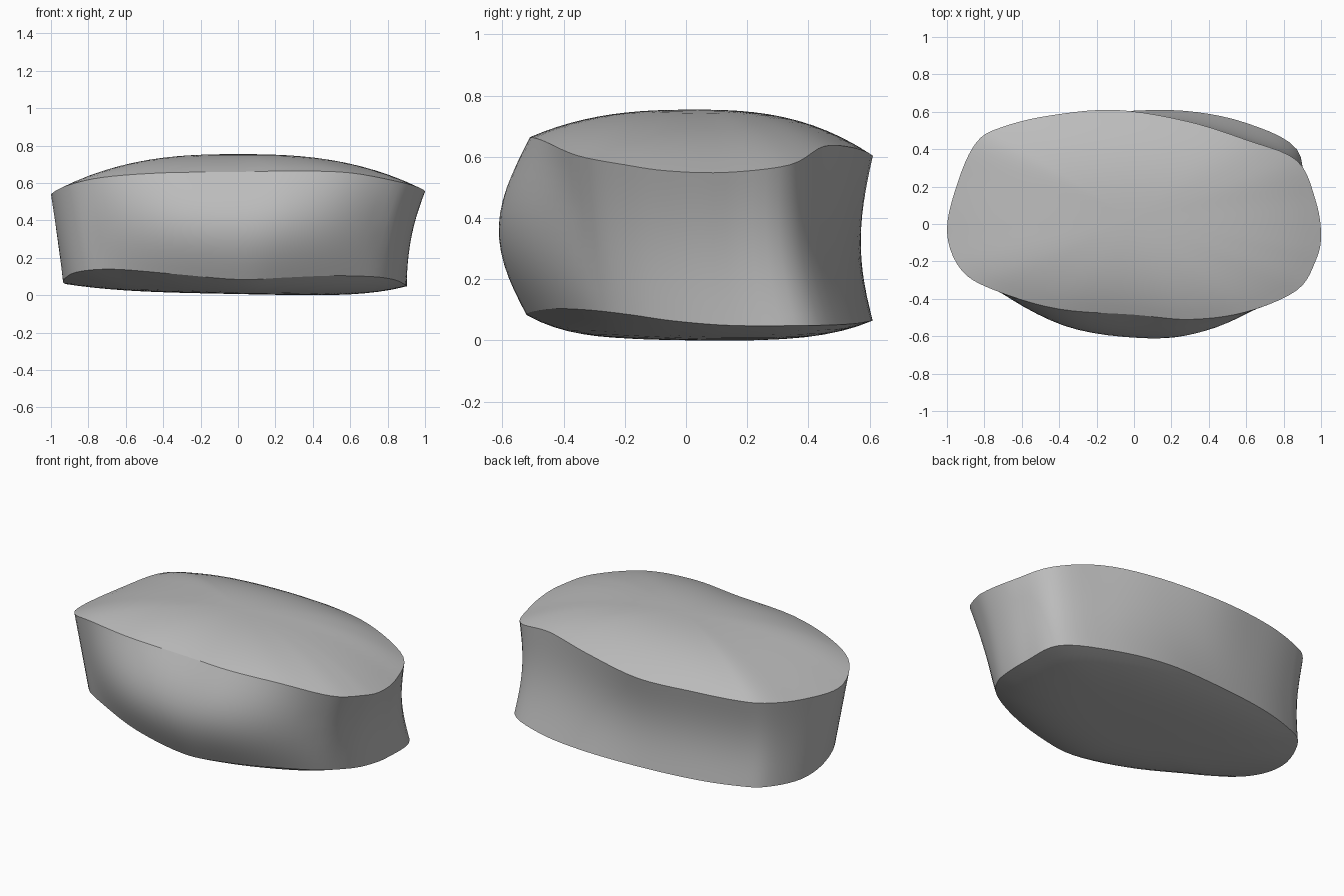
import bpy
import bmesh
import math
from mathutils import Vector

if "Cube" in bpy.data.objects:
    bpy.data.objects.remove(bpy.data.objects["Cube"], do_unlink=True)

# Matched control points of the two rims, from front centre towards +x
TOP_RIM = [
    (0, -.485, .665), (.3, -.51, .67), (.6, -.47, .66), (.87, -.355, .61),
    (.97, -.2, .58), (1, -.06, .56), (.97, .13, .555), (.87, .34, .58),
    (.6, .45, .64), (.28, .55, .635), (-.1, .61, .61), (-.45, .58, .61),
    (-.7, .52, .6), (-.84, .44, .59), (-.94, .23, .56), (-1, -.04, .545),
    (-.92, -.25, .59), (-.73, -.36, .635), (-.4, -.455, .66)]
BOTTOM_RIM = [
    (0, -.52, .09), (.25, -.5, .1), (.5, -.43, .11), (.72, -.31, .105),
    (.83, -.18, .09), (.88, -.04, .07), (.9, .15, .055), (.87, .4, .055),
    (.6, .54, .06), (.27, .605, .07), (-.1, .6, .07), (-.45, .56, .07),
    (-.7, .49, .07), (-.83, .41, .07), (-.92, .21, .065), (-.93, 0, .09),
    (-.86, -.2, .13), (-.67, -.34, .145), (-.35, -.47, .12)]
STEPS = 5
WALL_ROWS = 14
DOME_RINGS = 12


def smooth_loop(points):
    """Closed Catmull-Rom curve through the points."""
    pts = [Vector(p) for p in points]
    n = len(pts)
    out = []
    for i in range(n):
        a, b, c, d = (pts[(i + k) % n] for k in (-1, 0, 1, 2))
        for j in range(STEPS):
            t = j / STEPS
            out.append(b + t * (c - a) / 2
                       + t * t * (a - 2.5 * b + 2 * c - d / 2)
                       + t ** 3 * (1.5 * (b - c) + (d - a) / 2))
    return out


def wall_point(low, high, t):
    """Wall swells out at the front and is hollow at the back and left end."""
    p = low.lerp(high, t)
    swell = math.sin(math.pi * t)
    if p.y < 0:
        p.y -= .105 * max(0, 1 - (p.x / .78) ** 2) * swell
    else:
        p.y -= .034 * min(1, p.y / .5) * swell
    p.x -= .022 * max(0, p.x) ** 3 * swell
    return p


def dome_rings(rim, peak, power):
    """Rings shrinking from the rim to the middle of a shallow dome."""
    middle = Vector((0, .03, 0))
    rings = []
    for k in range(1, DOME_RINGS):
        s = 1 - k / DOME_RINGS
        ring = []
        for p in rim:
            q = middle.lerp(p, s)
            rise = 1 - s ** power
            q.z = p.z + (peak(q.x) - p.z) * rise
            ring.append(q)
        rings.append(ring)
    return rings, Vector((0, middle.y, peak(0)))


# Body shell: bottom dome, wall and top dome
low_rim, high_rim = smooth_loop(BOTTOM_RIM), smooth_loop(TOP_RIM)
wall = [[wall_point(a, b, r / WALL_ROWS) for a, b in zip(low_rim, high_rim)]
        for r in range(WALL_ROWS + 1)]
top, top_tip = dome_rings(high_rim, lambda x: .76, 2.6)
bottom, bottom_tip = dome_rings(low_rim, lambda x: .012 - .02 * x, 4)

bm = bmesh.new()
rows = [[bm.verts.new(p) for p in ring] for ring in bottom[::-1] + wall + top]
count = len(low_rim)
for lower, upper in zip(rows, rows[1:]):
    for i in range(count):
        j = (i + 1) % count
        bm.faces.new((lower[i], lower[j], upper[j], upper[i]))
for ring, tip in ((rows[0], bottom_tip), (rows[-1], top_tip)):
    centre = bm.verts.new(tip)
    for i in range(count):
        bm.faces.new((ring[i], ring[(i + 1) % count], centre))
bmesh.ops.recalc_face_normals(bm, faces=bm.faces)

# Rest the body on the ground
lowest = min(v.co.z for v in bm.verts)
bmesh.ops.translate(bm, verts=bm.verts, vec=(0, 0, -lowest))
mesh = bpy.data.meshes.new("rounded_body")
bm.to_mesh(mesh)
bm.free()
body = bpy.data.objects.new("rounded_body", mesh)
bpy.context.collection.objects.link(body)

# Plain grey finish
grey = bpy.data.materials.new("plain_grey")
grey.use_nodes = True
colour = (.5, .5, .5, 1)
grey.diffuse_color = colour
grey.node_tree.nodes["Principled BSDF"].inputs["Base Color"].default_value = colour
mesh.materials.append(grey)

bpy.ops.object.select_all(action="DESELECT")
body.select_set(True)
bpy.context.view_layer.objects.active = body
bpy.ops.object.shade_smooth_by_angle(angle=math.radians(32))
